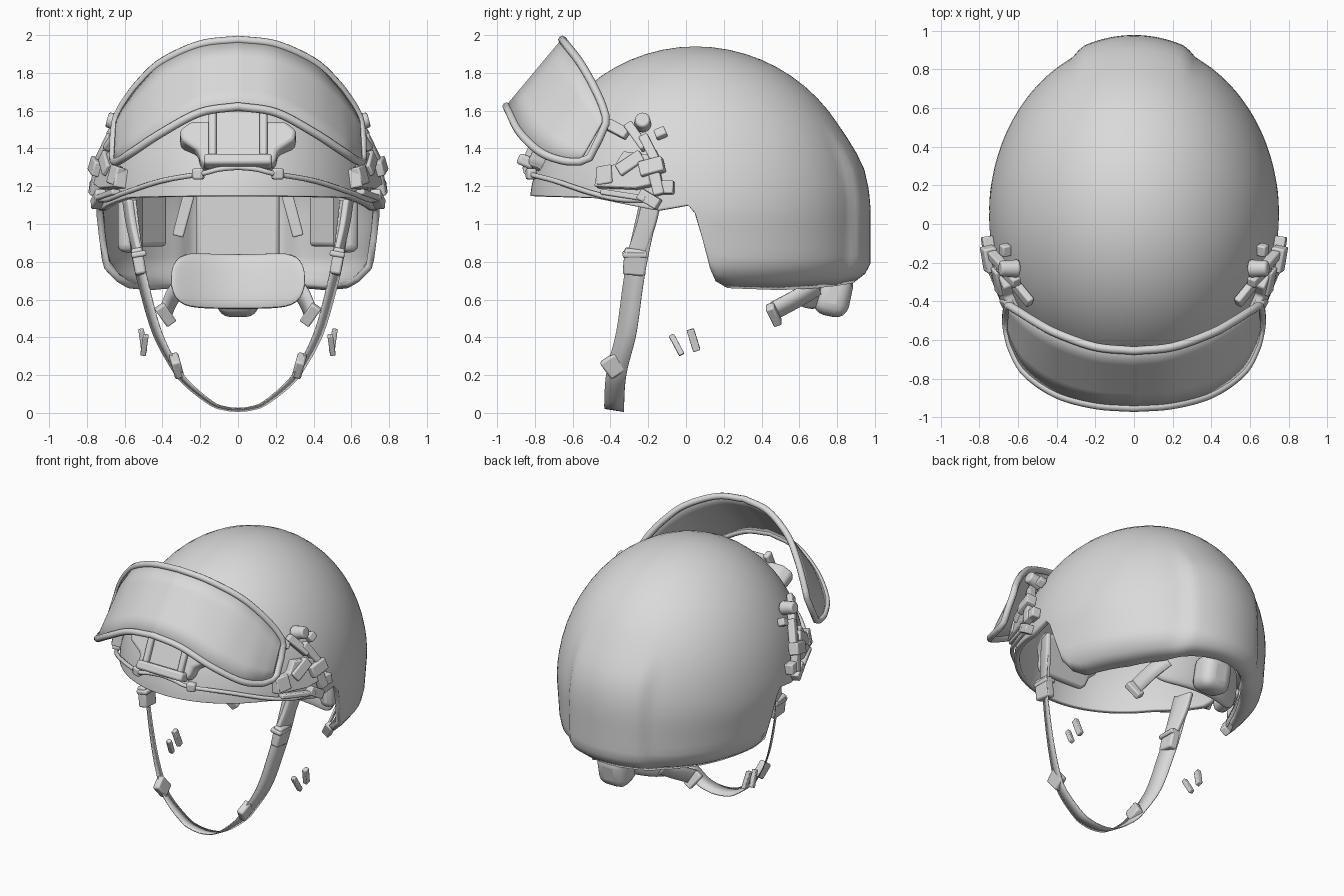
import bpy, bmesh, math
from mathutils import Vector, Matrix

if "Cube" in bpy.data.objects:
    bpy.data.objects.remove(bpy.data.objects["Cube"], do_unlink=True)

grey = bpy.data.materials.new("plain grey")
grey.use_nodes = True
grey.diffuse_color = (0.7, 0.7, 0.7, 1)
grey.node_tree.nodes["Principled BSDF"].inputs["Base Color"].default_value = (0.7, 0.7, 0.7, 1)

WIDE, MID_Y, FRONT, BACK, EQ, TALL = 0.75, 0.05, 0.88, 0.895, 1.05, 0.89


def finish(name, data, mirror=False, bevel=0, segments=2, thick=0, offset=-1):
    ob = bpy.data.objects.new(name, data)
    bpy.context.collection.objects.link(ob)
    data.materials.append(grey)
    if thick:
        m = ob.modifiers.new("thickness", "SOLIDIFY")
        m.thickness, m.offset = thick, offset
    if bevel:
        m = ob.modifiers.new("bevel", "BEVEL")
        m.width, m.segments = bevel, segments
    if mirror:
        ob.modifiers.new("mirror", "MIRROR")
    if ob.type == "MESH":
        bpy.ops.object.select_all(action="DESELECT")
        ob.select_set(True)
        bpy.context.view_layer.objects.active = ob
        bpy.ops.object.shade_smooth_by_angle(angle=math.radians(40))


def from_bmesh(name, bm, **kw):
    bmesh.ops.recalc_face_normals(bm, faces=bm.faces)
    me = bpy.data.meshes.new(name)
    bm.to_mesh(me)
    bm.free()
    finish(name, me, **kw)


def grid_mesh(name, rows, wrap=False, **kw):
    """Skin a list of equal rows of points."""
    bm = bmesh.new()
    vs = [[bm.verts.new(p) for p in r] for r in rows]
    n = len(rows[0])
    for a, b in zip(vs, vs[1:]):
        for i in range(n if wrap else n - 1):
            j = (i + 1) % n
            bm.faces.new((a[i], b[i], b[j], a[j]))
    bmesh.ops.remove_doubles(bm, verts=bm.verts, dist=0.0001)
    from_bmesh(name, bm, **kw)


def solid(name, mat, size=None, radius=0, depth=0, **kw):
    """Box or cylinder placed by a matrix."""
    bm = bmesh.new()
    if size:
        bmesh.ops.create_cube(bm, size=1, matrix=mat @ Matrix.Diagonal((*size, 1)))
    else:
        bmesh.ops.create_cone(bm, cap_ends=True, segments=16, radius1=radius,
                              radius2=radius * 0.85, depth=depth, matrix=mat)
    from_bmesh(name, bm, **kw)


def prism(name, outline, mat, depth, **kw):
    """Extrude an x-z outline along local y."""
    bm = bmesh.new()
    rings = [[bm.verts.new(mat @ Vector((x, y, z))) for x, z in outline] for y in (0, depth)]
    for r in rings:
        bm.faces.new(r)
    for i in range(len(outline)):
        bm.faces.new((rings[0][i - 1], rings[0][i], rings[1][i], rings[1][i - 1]))
    from_bmesh(name, bm, **kw)


def at(p, rx=0, ry=0, rz=0):
    m = Matrix.Translation(p)
    for axis, a in zip("ZYX", (rz, ry, rx)):
        m = m @ Matrix.Rotation(math.radians(a), 4, axis)
    return m


def smooth(pts, steps=6):
    """Catmull-Rom curve through the points."""
    p = [Vector(q) for q in pts]
    p = [2 * p[0] - p[1]] + p + [2 * p[-1] - p[-2]]
    out = []
    for a, b, c, d in zip(p, p[1:], p[2:], p[3:]):
        for k in range(steps):
            t = k / steps
            out.append(0.5 * (2 * b + (c - a) * t + (2 * a - 5 * b + 4 * c - d) * t ** 2
                              + (3 * b - a - 3 * c + d) * t ** 3))
    return out + [p[-2]]


def flip(pts):
    return [Vector((-q[0], q[1], q[2])) for q in pts]


def both(pts):
    """Extend a path that starts on the centre line to the other side."""
    return flip(pts)[:0:-1] + list(pts)


def tube(name, pts, radius, cyclic=False):
    cu = bpy.data.curves.new(name, "CURVE")
    cu.dimensions, cu.bevel_depth, cu.bevel_resolution = "3D", radius, 2
    cu.use_fill_caps = True
    sp = cu.splines.new("POLY")
    sp.points.add(len(pts) - 1)
    for q, v in zip(sp.points, pts):
        q.co = (*v, 1)
    sp.use_cyclic_u, sp.use_smooth = cyclic, True
    finish(name, cu)


def lerp_table(table, v):
    for (a, fa), (b, fb) in zip(table, table[1:]):
        if v <= b:
            return fa + (fb - fa) * max(0, (v - a) / (b - a))
    return table[-1][1]


def clamp(v):
    return max(0, min(1, v))


# Helmet shell: dome, ear cut-outs, rolled bottom and raised rear panel
RIM = [(-.85, 1.15), (-.5, 1.14), (-.3, 1.1), (-.15, 1.07), (.02, 1.1), (.06, 1.04),
       (.12, .78), (.16, .7), (.25, .66), (.6, .65), (.8, .66), (.97, .69)]


def shell_point(ang, d):
    z = EQ + TALL * (math.cos(d) if d < math.pi / 2 else math.pi / 2 - d)
    r = math.sin(min(d, math.pi / 2)) * (1 - 0.18 * (clamp((0.8 - z) / 0.15)) ** 2)
    c = math.cos(ang)
    x, y = WIDE * math.sin(ang) * r, MID_Y + (BACK if c > 0 else FRONT) * c * r
    x *= 1 - 0.15 * max(0, EQ - z)
    if y > 0:
        y += 0.032 * clamp((0.32 - abs(x)) / 0.05) * clamp((1.5 - z) / 0.2)
    return (x, y, z)


def rim_depth(ang):
    c = math.cos(ang)
    z = lerp_table(RIM, MID_Y + (BACK if c > 0 else FRONT) * c)
    return math.acos((z - EQ) / TALL) if z > EQ else math.pi / 2 + (EQ - z) / TALL


angles = [2 * math.pi * i / 144 for i in range(144)]
rows = [[shell_point(a, 1.4 * k / 14) for a in angles] for k in range(15)]
rows += [[shell_point(a, 1.4 + (rim_depth(a) - 1.4) * k / 10) for a in angles] for k in range(1, 11)]
grid_mesh("helmet_shell", rows, wrap=True, thick=0.035)

# Raised visor: curved sheet and rubber frame
low = smooth([(0, -.95, 1.622), (.2, -.935, 1.59), (.4, -.88, 1.485), (.56, -.77, 1.38),
              (.63, -.65, 1.335), (.655, -.56, 1.33)])
high = smooth([(0, -.655, 1.975), (.2, -.635, 1.95), (.4, -.565, 1.86), (.52, -.5, 1.75),
               (.6, -.45, 1.645), (.642, -.425, 1.57)])
sheet = [[a.lerp(b, k / 4) for a, b in zip(both(low), both(high))] for k in range(5)]
grid_mesh("visor_sheet", sheet, thick=0.01, offset=0)
side = [Vector((.662, -.51, 1.35)), Vector((.66, -.46, 1.45)), Vector((.652, -.425, 1.53))]
half = low + side + high[::-1]
tube("visor_frame", half + flip(half)[-2:0:-1], 0.022, cyclic=True)

# Front bracket: winged plate leaning with the shell, plus ribs
lean = at((0, -.85, 1.3), rx=-24)
edge = [(.17, .01), (.2, .04), (.21, .1), (.3, .16), (.31, .22), (.25, .27), (.14, .27), (.12, .33)]
prism("bracket_plate", edge + [(-x, z) for x, z in edge[::-1]], lean, 0.13, bevel=0.025, segments=3)
solid("bracket_rib", lean @ at((.135, 0, .18)), (.04, .06, .3), mirror=True, bevel=0.012)
solid("bracket_foot", lean @ at((0, -.01, .03)), (.36, .09, .06), bevel=0.015)


# Side fittings, laid onto the shell surface
def on_side(y, z, out=0.0, turn=0):
    a = (y - MID_Y) / FRONT
    b = (z - EQ) / TALL
    x = WIDE * math.sqrt(max(0.02, 1 - a * a - b * b))
    n = Vector((x / WIDE ** 2, (y - MID_Y) / FRONT ** 2, (z - EQ) / TALL ** 2)).normalized()
    up = (Vector((0, 0, 1)) - n * n.z).normalized()
    m = Matrix((up.cross(n), up, n)).transposed().to_4x4()
    return Matrix.Translation(Vector((x, y, z)) + n * out) @ m @ Matrix.Rotation(math.radians(turn), 4, "Z")


plate = [(-.18, -.06), (-.17, .04), (-.07, .06), (-.03, .13), (.12, .11), (.14, -.05), (.05, -.07)]
prism("side_base_plate", plate, on_side(-.3, 1.25, .045) @ at((0, 0, 0), rx=-90), 0.08, mirror=True, bevel=0.008)
FITTINGS = [  # name, y, z, lift, turn, size
    ("side_window_block", -.41, 1.25, .035, 10, (.09, .1, .05)),
    ("side_step_block", -.28, 1.31, .04, 35, (.15, .07, .05)),
    ("side_lower_bar", -.32, 1.15, .02, -8, (.26, .03, .05)),
    ("hinge_arm", -.35, 1.49, .025, -25, (.14, .06, .04)),
    ("hinge_link_upper", -.25, 1.45, .035, -50, (.18, .05, .05)),
    ("hinge_link_middle", -.18, 1.38, .04, -60, (.18, .05, .05)),
    ("hinge_block", -.17, 1.29, .05, 15, (.13, .08, .07)),
    ("hinge_tab", -.13, 1.47, .025, 25, (.06, .05, .05)),
    ("hinge_link_lower", -.15, 1.22, .035, -75, (.15, .06, .05)),
    ("hinge_foot", -.1, 1.19, .025, 0, (.08, .07, .06)),
    ("hinge_clip", -.19, 1.13, .02, -30, (.12, .06, .06))]
for name, y, z, lift, turn, size in FITTINGS:
    solid(name, on_side(y, z, lift, turn), size, mirror=True, bevel=0.008)
solid("hinge_knob", at((.645, -.23, 1.54), ry=75), radius=0.047, depth=0.1, mirror=True, bevel=0.01)

# Retaining cord along the brim
cord = [on_side(y, z, .02).translation for y, z in [(-.68, 1.225), (-.5, 1.165), (-.35, 1.13), (-.2, 1.125)]]
cord = smooth([(0, -.85, 1.3), (.1, -.85, 1.29), (.2, -.83, 1.265)] + cord)
tube("brim_cord", both(cord), 0.014)
solid("cord_clip", at((.21, -.82, 1.265), rz=15), (.06, .05, .06), mirror=True, bevel=0.012)

# Chin strap ribbon with buckles
path = smooth([(.57, -.19, 1.12), (.535, -.25, .85), (.5, -.28, .68), (.43, -.315, .43), (.34, -.36, .25),
               (.27, -.375, .155), (.14, -.38, .05), (.06, -.38, .022), (0, -.38, .016)][::-1])
full = both(path)
grid_mesh("chin_strap", [[p + s * Vector((.05 * p.x, .052, -.008)) for p in full] for s in (-1, 1)],
          thick=0.006, offset=0)
solid("strap_slider", at((.525, -.27, .8), rx=-5, ry=10), (.06, .12, .14), mirror=True, bevel=0.012)
solid("strap_slider_bar", at((.525, -.27, .84), ry=10), (.08, .13, .03), mirror=True, bevel=0.01)
solid("chin_buckle", at((.325, -.385, .25), rx=35, ry=15), (.05, .1, .11), mirror=True, bevel=0.012)
upper = smooth([(.585, -.18, 1.13), (.565, -.21, 1.0), (.53, -.26, .85)])
grid_mesh("upper_strap", [[p + s * Vector((.015, .05, 0)) for p in upper] for s in (-1, 1)],
          thick=0.035, offset=0, mirror=True, bevel=0.01)

# Loose strap keepers
solid("keeper_front", at((.495, -.05, .36), rx=28, ry=-8), (.03, .03, .12), mirror=True, bevel=0.005)
solid("keeper_rear", at((.505, .04, .385), rx=17, ry=8), (.03, .04, .12), mirror=True, bevel=0.005)

# Nape pad: thin cushion wrapping the neck, rear dial and side straps
pad = []
for k in range(25):
    t = -math.cos(math.pi * k / 24)
    swell = math.sqrt(max(0, 1 - t ** 8))
    ring = []
    for i in range(20):
        c, s = math.cos(math.pi * i / 10), math.sin(math.pi * i / 10)
        dy, dz = (math.copysign(abs(v) ** 0.65, v) for v in (c, s))
        ring.append((.355 * t, .7 - .11 * t * t + .03 * swell * dy + .03 * dz * swell,
                     .695 + .015 * t * t + .145 * swell * dz))
    pad.append(ring)
grid_mesh("nape_pad", pad, wrap=True)
solid("nape_dial", at((0, .78, .63), rx=-12), (.22, .19, .24), bevel=0.07, segments=4)
nape = smooth([(.31, .7, .67), (.355, .6, .61), (.385, .47, .54)])
rise = Vector((.02, -.018, .042))
grid_mesh("nape_strap", [[p - rise for p in nape], [p + rise for p in nape]], thick=0.012, mirror=True)
solid("nape_buckle", at((.385, .465, .52), rx=22, ry=35), (.06, .045, .12), mirror=True, bevel=0.008)

# Inner padding
solid("side_pad", at((.57, .27, 1.02), rz=10), (.1, .28, .34), mirror=True, bevel=0.04, segments=3)
solid("temple_pad", at((.47, .5, 1.07), rz=40), (.06, .24, .38), mirror=True, bevel=0.025, segments=3)
solid("rear_pad", at((0, .85, 1.0)), (.44, .06, .5), bevel=0.025, segments=3)
solid("inner_strap", at((.28, .72, 1.08), ry=-15), (.06, .03, .3), mirror=True, bevel=0.008)
